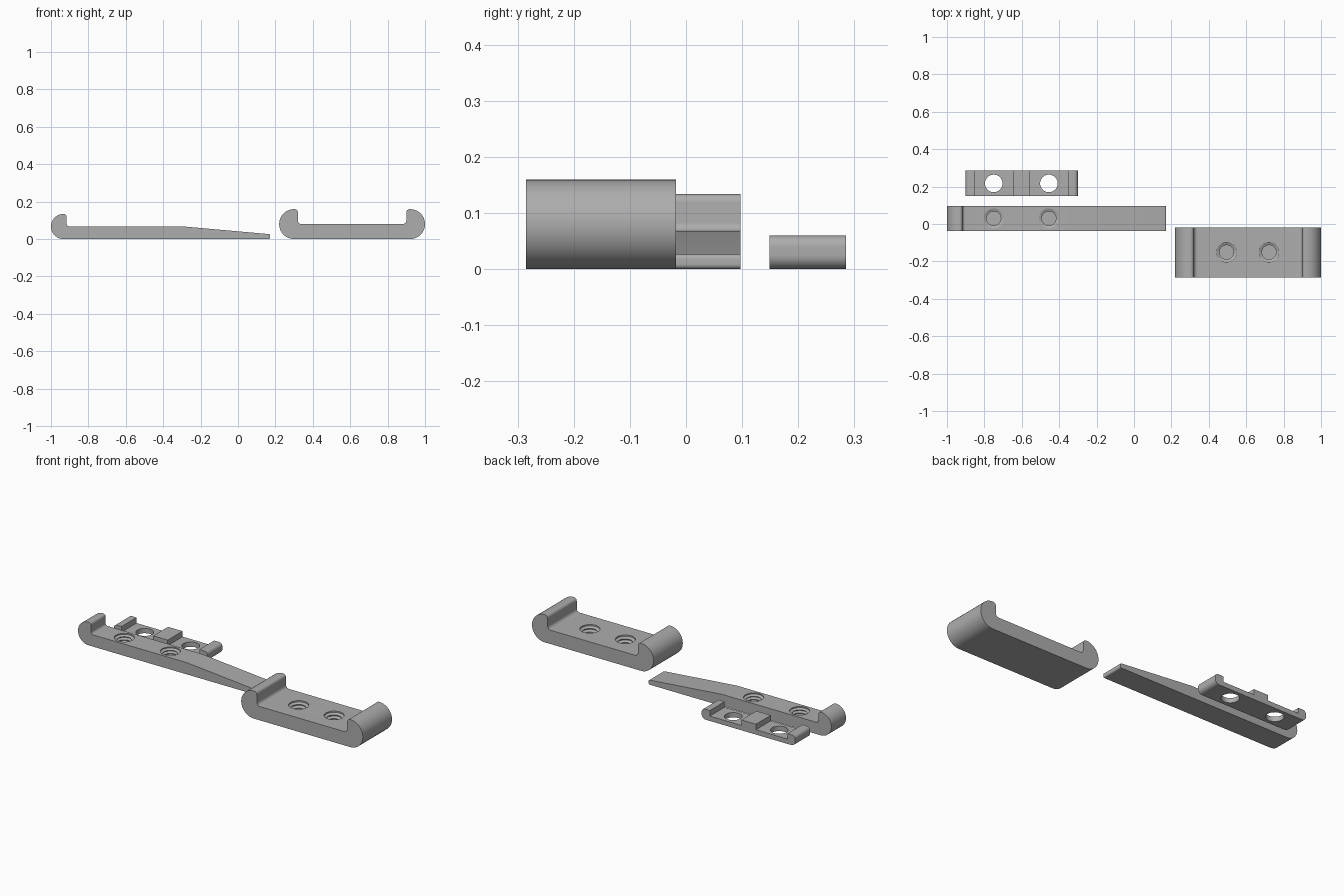
import bpy, bmesh, math
from mathutils import Vector

if "Cube" in bpy.data.objects:
    bpy.data.objects.remove(bpy.data.objects["Cube"])

grey = bpy.data.materials.new("grey_plastic")
grey.diffuse_color = (0.42, 0.42, 0.42, 1)
grey.use_nodes = True
grey.node_tree.nodes["Principled BSDF"].inputs["Base Color"].default_value = grey.diffuse_color


def rounded(corners, steps=10):
    """Turn (x, z, radius) corners into an outline with true fillet arcs."""
    out = []
    n = len(corners)
    for i, (x, z, r) in enumerate(corners):
        p = Vector((x, z))
        if r == 0:
            out.append(p)
            continue
        a = (Vector(corners[i - 1][:2]) - p).normalized()
        b = (Vector(corners[(i + 1) % n][:2]) - p).normalized()
        half = a.angle(b) / 2
        t = r / math.tan(half)
        c = p + (a + b).normalized() * (r / math.sin(half))
        s, e = p + a * t - c, p + b * t - c
        sweep = s.angle(e)
        for k in range(steps + 1):
            f = k / steps
            out.append(c + (s * math.sin((1 - f) * sweep) + e * math.sin(f * sweep)) / math.sin(sweep))
    clean = []
    for p in out:
        if not clean or (p - clean[-1]).length > 1e-4:
            clean.append(p)
    if (clean[0] - clean[-1]).length < 1e-4:
        clean.pop()
    return clean


def finish(name, bm):
    bmesh.ops.recalc_face_normals(bm, faces=bm.faces)
    me = bpy.data.meshes.new(name)
    bm.to_mesh(me)
    bm.free()
    ob = bpy.data.objects.new(name, me)
    bpy.context.collection.objects.link(ob)
    me.materials.append(grey)
    return ob


def extrude_profile(name, corners, y0, y1):
    bm = bmesh.new()
    face = bm.faces.new([bm.verts.new((p.x, y0, p.y)) for p in rounded(corners)])
    ext = bmesh.ops.extrude_face_region(bm, geom=[face])
    verts = [v for v in ext["geom"] if isinstance(v, bmesh.types.BMVert)]
    bmesh.ops.translate(bm, verts=verts, vec=(0, y1 - y0, 0))
    return finish(name, bm)


def lathe_cutter(name, x, y, rings, sides=40):
    """Closed solid of revolution from (radius, z) rings."""
    bm = bmesh.new()
    loops = [[bm.verts.new((x + r * math.cos(2 * math.pi * k / sides),
                            y + r * math.sin(2 * math.pi * k / sides), z))
              for k in range(sides)] for r, z in rings]
    for a, b in zip(loops, loops[1:]):
        for k in range(sides):
            j = (k + 1) % sides
            bm.faces.new((a[k], a[j], b[j], b[k]))
    bm.faces.new(loops[0])
    bm.faces.new(loops[-1])
    ob = finish(name, bm)
    ob.hide_render = True
    ob.hide_set(True)
    return ob


def cut_and_smooth(ob, cutters):
    for c in cutters:
        m = ob.modifiers.new(c.name, "BOOLEAN")
        m.operation, m.solver, m.object = "DIFFERENCE", "EXACT", c
    bpy.ops.object.select_all(action="DESELECT")
    ob.select_set(True)
    bpy.context.view_layer.objects.active = ob
    for c in cutters:
        bpy.ops.object.modifier_apply(modifier=c.name)
    for c in cutters:
        bpy.data.objects.remove(c)
    bpy.ops.object.shade_smooth_by_angle(angle=math.radians(30))


def thread_rings(top, bottom, turns, inner=0.038, outer=0.053):
    """Blind hole with ridged thread walls, open at the top."""
    pitch = (top - bottom) / turns
    rings = [(inner, bottom)]
    for i in range(turns):
        z = bottom + i * pitch
        rings += [(inner, z + pitch * 0.3), (outer, z + pitch * 0.65), (outer, z + pitch * 0.9)]
        if i < turns - 1:
            rings.append((inner, z + pitch * 1.15))
    return rings + [(outer, top + 0.02)]


# Wide clamp block with a rounded lip at each end
block = extrude_profile("clamp_block", [
    (0.22, 0, 0.08), (1, 0, 0.08), (1, 0.16, 0.08), (0.90, 0.16, 0.018),
    (0.90, 0.08, 0.02), (0.32, 0.08, 0.02), (0.32, 0.16, 0.018), (0.22, 0.16, 0.08)],
    -0.285, -0.018)
cut_and_smooth(block, [lathe_cutter(f"block_hole_{i}", x, -0.151, thread_rings(0.08, 0.016, 3))
                       for i, x in enumerate((0.495, 0.722))])

# Long tapered arm with a single lip
arm = extrude_profile("tapered_arm", [
    (-1, 0, 0.067), (0.172, 0, 0.009), (0.172, 0.026, 0.009), (-0.30, 0.068, 0),
    (-0.917, 0.068, 0.015), (-0.917, 0.134, 0.015), (-1, 0.134, 0.0665)],
    -0.037, 0.097)
cut_and_smooth(arm, [lathe_cutter(f"arm_hole_{i}", x, 0.03, thread_rings(0.068, 0.014, 3))
                     for i, x in enumerate((-0.75, -0.455))])

# Small spacer strip with end lips, middle tab and through holes
strip = extrude_profile("spacer_strip", [
    (-0.90, 0, 0.025), (-0.30, 0, 0.025), (-0.30, 0.06, 0.02), (-0.352, 0.06, 0),
    (-0.352, 0.028, 0), (-0.555, 0.028, 0), (-0.555, 0.06, 0), (-0.648, 0.06, 0),
    (-0.648, 0.028, 0), (-0.85, 0.028, 0), (-0.85, 0.06, 0), (-0.90, 0.06, 0.02)],
    0.149, 0.285)
cut_and_smooth(strip, [lathe_cutter(f"strip_hole_{i}", x, 0.217, [(0.047, -0.05), (0.047, 0.1)])
                       for i, x in enumerate((-0.75, -0.455))])
